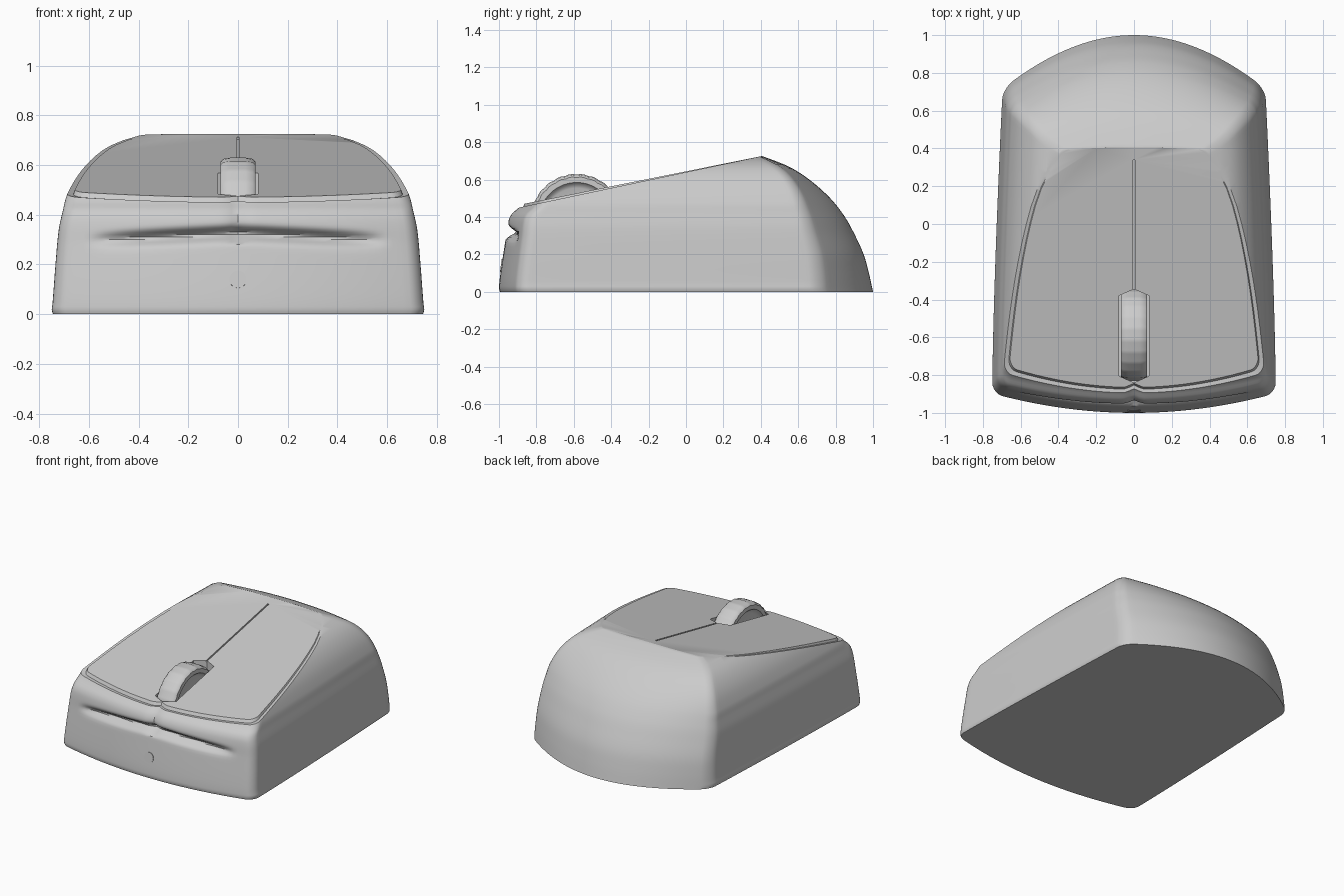
import bpy, bmesh, math
from mathutils import Matrix

if "Cube" in bpy.data.objects:
    bpy.data.objects.remove(bpy.data.objects["Cube"], do_unlink=True)

grey = bpy.data.materials.new("plain grey")
grey.use_nodes = True
grey.diffuse_color = (0.6, 0.6, 0.6, 1)
grey.node_tree.nodes["Principled BSDF"].inputs["Base Color"].default_value = (0.6, 0.6, 0.6, 1)

SLOPE, CROWN_Y, CROWN_Z = 0.212, 0.4, 0.725


def deck(y):
    return CROWN_Z + SLOPE * (y - CROWN_Y)


def smooth(ob, angle=35):
    bpy.ops.object.select_all(action='DESELECT')
    ob.select_set(True)
    bpy.context.view_layer.objects.active = ob
    bpy.ops.object.shade_smooth_by_angle(angle=math.radians(angle))


def make(name, bm, angle=35):
    bmesh.ops.recalc_face_normals(bm, faces=bm.faces[:])
    mesh = bpy.data.meshes.new(name)
    bm.to_mesh(mesh)
    bm.free()
    mesh.materials.append(grey)
    ob = bpy.data.objects.new(name, mesh)
    bpy.context.collection.objects.link(ob)
    smooth(ob, angle)
    return ob


def curve(points, t):
    """Smooth interpolation through (t, value) points."""
    n = len(points)
    i = max(k for k in range(n - 1) if k == 0 or points[k][0] <= t)

    def tangent(k):
        a, b = points[max(k - 1, 0)], points[min(k + 1, n - 1)]
        return (b[1] - a[1]) / (b[0] - a[0])
    (t0, v0), (t1, v1) = points[i], points[i + 1]
    h = t1 - t0
    u = min(max((t - t0) / h, 0), 1)
    return (v0 * (2 * u**3 - 3 * u**2 + 1) + v1 * (3 * u**2 - 2 * u**3)
            + tangent(i) * h * (u**3 - 2 * u**2 + u) + tangent(i + 1) * h * (u**3 - u**2))


# Shell profiles, all by height
side = [(0, .745), (.02, .75), (.04, .747), (.2, .735), (.34, .722), (.42, .705), (.48, .69),
        (.58, .64), (.66, .565), (.7, .485), (.74, .34), (.78, .2)]
back = [(0, 1), (.1, .978), (.2, .95), (.3, .905), (.4, .85), (.5, .772), (.6, .66), (.67, .55),
        (.725, .41), (.78, .25)]
back_bow = [(0, .24), (.3, .21), (.45, .18), (.62, .11), (.78, .04)]
front = [(0, -.995), (.02, -1), (.1, -.992), (.28, -.965), (.38, -.95), (.42, -.93),
         (.45, -.895), (.48, -.87), (.52, -.85), (.78, -.8)]


def front_y(x, z):
    y = curve(front, z) + 0.09 * (x / 0.7) ** 2
    fade = max(0, 1 - (abs(x) / 0.6) ** 4)
    y += 0.05 * fade * math.exp(-((z - 0.325 + 0.05 * abs(x)) / 0.024) ** 2)
    if 0.29 < z < 0.47:
        y += 0.018 * math.exp(-(x / 0.03) ** 2)
    return y


def rounded_square(r=0.07, n=50, arc=6):
    pts = []
    for k in range(4):
        c, s = round(math.cos(k * math.pi / 2)), round(math.sin(k * math.pi / 2))
        local = [(1, -1 + r + (2 - 2 * r) * i / n) for i in range(n)]
        for i in range(arc):
            a = i / arc * math.pi / 2
            local.append((1 - r + r * math.cos(a), 1 - r + r * math.sin(a)))
        pts += [(p * c - q * s, p * s + q * c) for p, q in local]
    return pts


def outline(z):
    ring = []
    for p, q in rounded_square():
        x = p * curve(side, z)
        y0 = front_y(x, z)
        y1 = curve(back, z) - curve(back_bow, z) * (x / 0.69) ** 2
        y = y0 + (y1 - y0) * (q + 1) / 2
        taper = 1 - 0.075 * max(0, (y + 0.85) / 1.6) ** 1.4
        ring.append((x * taper, y, z))
    return ring


# Body shell: stacked outlines, sliced by the sloping deck
bm = bmesh.new()
levels = [0, .01, .02, .03, .04] + [.06 + .02 * i for i in range(11)]
levels += [.27 + .01 * i for i in range(22)] + [.5 + .02 * i for i in range(15)]
rings = [[bm.verts.new(c) for c in outline(z)] for z in levels]
for lo, hi in zip(rings, rings[1:]):
    for i in range(len(lo)):
        j = (i + 1) % len(lo)
        bm.faces.new((lo[i], lo[j], hi[j], hi[i]))
bm.faces.new(rings[0][::-1])
bm.faces.new(rings[-1])
cut = bmesh.ops.bisect_plane(bm, geom=bm.verts[:] + bm.edges[:] + bm.faces[:], dist=1e-5,
                             plane_co=(0, CROWN_Y, CROWN_Z), plane_no=(0, -SLOPE, 1),
                             clear_outer=True)
rim = [e for e in cut["geom_cut"] if isinstance(e, bmesh.types.BMEdge) and e.is_boundary]
top = bmesh.ops.edgeloop_fill(bm, edges=rim)["faces"][0]
bmesh.ops.recalc_face_normals(bm, faces=bm.faces[:])

# Button plate: a shallow groove round the deck, then a raised panel
for scale_x, scale_y, lift in ((.965, .985, -.005), (.99, .992, .014)):
    new = bmesh.ops.extrude_face_region(bm, geom=[top])["geom"]
    if top.is_valid:
        bmesh.ops.delete(bm, geom=[top], context='FACES_ONLY')
    top = next(f for f in new if isinstance(f, bmesh.types.BMFace))
    for v in top.verts:
        v.co.x *= scale_x
        v.co.y = CROWN_Y + (v.co.y - CROWN_Y) * scale_y
        v.co.z = deck(v.co.y) + lift * (CROWN_Y - v.co.y) / 1.25
body = make("mouse_body", bm)


def subtract(target, cutter):
    cutter.hide_render = True
    mod = target.modifiers.new("cut", 'BOOLEAN')
    mod.operation, mod.solver, mod.object = 'DIFFERENCE', 'EXACT', cutter
    bpy.context.view_layer.objects.active = target
    bpy.ops.object.modifier_apply(modifier=mod.name)
    bpy.data.objects.remove(cutter, do_unlink=True)


# Wheel slot with pointed ends
bm = bmesh.new()
plan = [(0, -.84), (.08, -.805), (.08, -.38), (0, -.345), (-.08, -.38), (-.08, -.805)]
face = bm.faces.new([bm.verts.new((x, y, .41)) for x, y in plan])
ext = bmesh.ops.extrude_face_region(bm, geom=[face], use_keep_orig=True)["geom"]
bmesh.ops.translate(bm, vec=(0, 0, .4), verts=[v for v in ext if isinstance(v, bmesh.types.BMVert)])
subtract(body, make("slot_cutter", bm))

# Seam between the two buttons
bm = bmesh.new()
bmesh.ops.create_cube(bm, size=1, matrix=Matrix.Translation((0, -.25, deck(-.25) + .006))
                      @ Matrix.Rotation(math.atan(.202), 4, 'X')
                      @ Matrix.Diagonal((.01, 1.2, .016, 1)))
subtract(body, make("seam_cutter", bm))
smooth(body)

# Scroll wheel: ribbed tread with dished sides
bm = bmesh.new()
section = [(-.045, .03), (-.045, .17), (-.055, .19), (-.07, .2), (-.07, .23), (-.06, .241), (-.03, .246)]
section += [(-x, r) for x, r in reversed(section)]
count = 72
hoops = []
for k in range(count):
    a = 2 * math.pi * k / count
    rib = 0.004 if k % 3 == 0 else 0
    hoops.append([bm.verts.new((x, -.585 + (r - rib * (r > .22)) * math.cos(a),
                                .385 + (r - rib * (r > .22)) * math.sin(a))) for x, r in section])
for k in range(count):
    a, b = hoops[k], hoops[(k + 1) % count]
    for i in range(len(section) - 1):
        bm.faces.new((a[i], a[i + 1], b[i + 1], b[i]))
for end in (0, -1):
    bm.faces.new([h[end] for h in hoops])
make("scroll_wheel", bm, 40)

# Small round indicator on the front
bm = bmesh.new()
bmesh.ops.create_cone(bm, cap_ends=True, segments=32, radius1=.035, radius2=.035, depth=.008,
                      matrix=Matrix.Translation((0, front_y(0, .14), .14))
                      @ Matrix.Rotation(math.radians(83), 4, 'X'))
make("front_indicator", bm)
